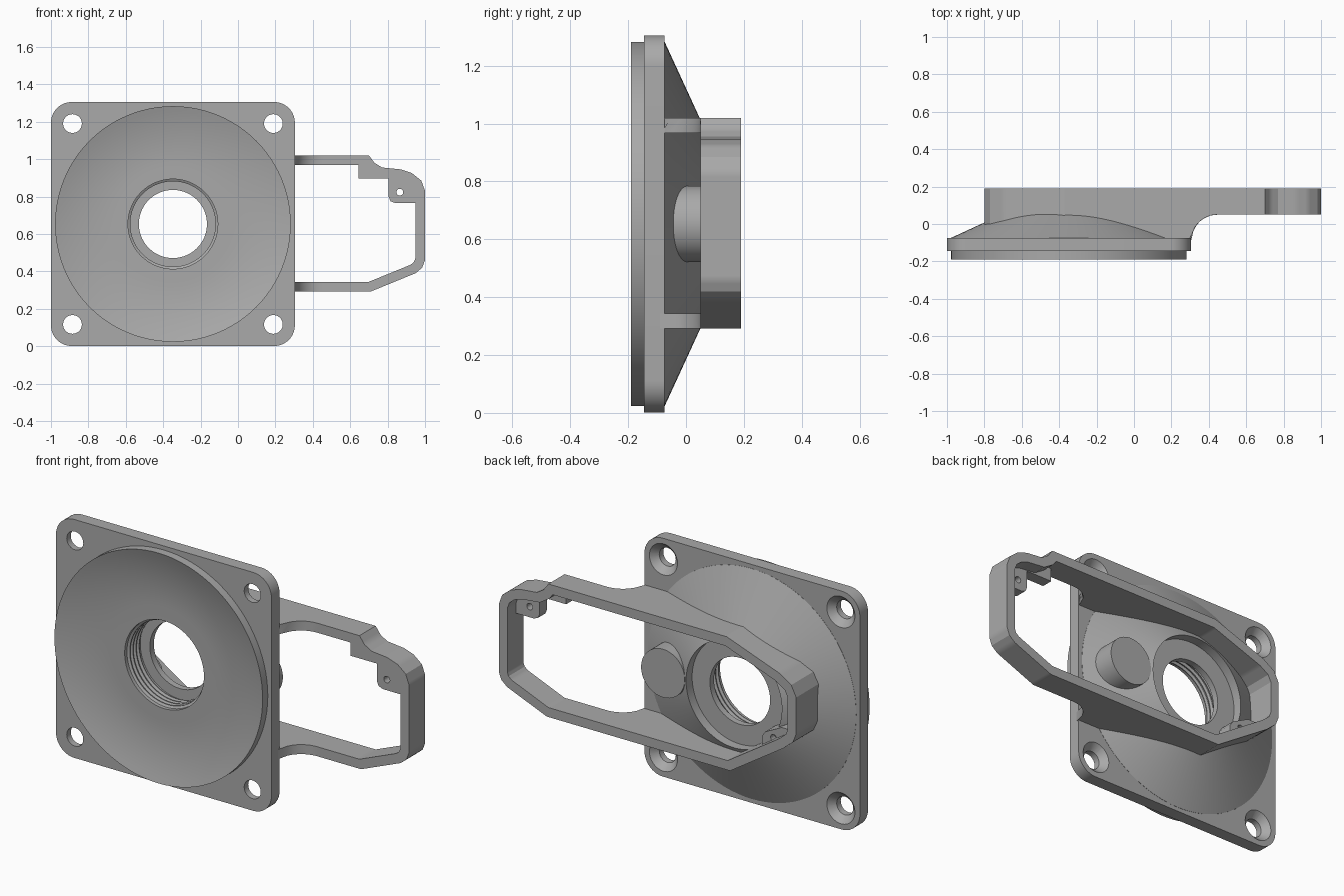
import bpy, bmesh, math
from mathutils import Vector

if "Cube" in bpy.data.objects:
    bpy.data.objects.remove(bpy.data.objects["Cube"], do_unlink=True)

CX, CZ = -0.348, 0.653          # axis of the round parts
HALF = 0.652                    # half width of the flange
TOP = 0.19                      # rear face of the frame

grey = bpy.data.materials.new("plain grey")
grey.use_nodes = True
COLOUR = (0.4, 0.4, 0.4, 1)
grey.diffuse_color = COLOUR
grey.node_tree.nodes["Principled BSDF"].inputs["Base Color"].default_value = COLOUR


def finish(name, bm):
    bmesh.ops.remove_doubles(bm, verts=bm.verts, dist=1e-5)
    bmesh.ops.recalc_face_normals(bm, faces=bm.faces)
    mesh = bpy.data.meshes.new(name)
    bm.to_mesh(mesh)
    bm.free()
    mesh.materials.append(grey)
    ob = bpy.data.objects.new(name, mesh)
    bpy.context.collection.objects.link(ob)
    return ob


def smooth(ob):
    bpy.ops.object.select_all(action='DESELECT')
    ob.select_set(True)
    bpy.context.view_layer.objects.active = ob
    bpy.ops.object.shade_smooth_by_angle(angle=math.radians(25))


def bridge(bm, a, b):
    n = len(a)
    for i in range(n):
        bm.faces.new((a[i], a[(i + 1) % n], b[(i + 1) % n], b[i]))


def prism(name, pts, y0, y1):
    """Extrude an x-z outline along y."""
    bm = bmesh.new()
    a = [bm.verts.new((x, y0, z)) for x, z in pts]
    b = [bm.verts.new((x, y1, z)) for x, z in pts]
    bridge(bm, a, b)
    bm.faces.new(a)
    bm.faces.new(b)
    return finish(name, bm)


def lathe(name, x, z, profile, segs=96):
    """Spin a closed (radius, y) profile about a y-axis."""
    bm = bmesh.new()
    rings = []
    for i in range(segs):
        t = 2 * math.pi * i / segs
        rings.append([bm.verts.new((x + r * math.cos(t), y, z + r * math.sin(t)))
                      for r, y in profile])
    for i in range(segs):
        bridge(bm, rings[i], rings[(i + 1) % segs])
    bmesh.ops.dissolve_degenerate(bm, dist=1e-6, edges=bm.edges)
    return finish(name, bm)


def rod(name, x, z, r, y0, y1, segs=48):
    turn = [2 * math.pi * i / segs for i in range(segs)]
    return prism(name, [(x + r * math.cos(t), z + r * math.sin(t)) for t in turn], y0, y1)


def cut(ob, cutter):
    mod = ob.modifiers.new("cut", 'BOOLEAN')
    mod.operation = 'DIFFERENCE'
    mod.solver = 'EXACT'
    mod.object = cutter
    bpy.context.view_layer.objects.active = ob
    bpy.ops.object.modifier_apply(modifier=mod.name)
    bpy.data.objects.remove(cutter, do_unlink=True)


# Square flange with rounded corners, countersunk bolt holes and an opening
R = 0.11
outline = []
for k, (sx, sz) in enumerate([(1, 1), (-1, 1), (-1, -1), (1, -1)]):
    for j in range(11):
        t = math.pi / 2 * (k + j / 10)
        outline.append((CX + sx * (HALF - R) + R * math.cos(t),
                        CZ + sz * (HALF - R) + R * math.sin(t)))
flange = prism("flange", outline, -0.145, -0.075)
cut(flange, rod("opening", CX, CZ, 0.615, -0.3, 0.1, 96))
for sx in (-1, 1):
    for sz in (-1, 1):
        x, z = CX + sx * 0.537, CZ + sz * 0.537
        cut(flange, rod("bolt_hole", x, z, 0.05, -0.3, 0.1))
        bm = bmesh.new()
        rings = [[bm.verts.new((x + r * math.cos(math.tau * i / 48), y,
                                z + r * math.sin(math.tau * i / 48))) for i in range(48)]
                 for r, y in ((0.045, -0.115), (0.088, -0.072))]
        bridge(bm, *rings)
        for ring in rings:
            bm.faces.new(ring)
        cut(flange, finish("countersink", bm))
smooth(flange)


# Dished front, conical back, threaded bore and rear recess in one turning
def cone_y(r):
    return 0.048 - (r - 0.365) * 0.46


profile = [(0.24, -0.14), (0.31, -0.14)]
for i in range(1, 13):
    u = i / 12
    profile.append((0.31 + 0.32 * u, -0.14 - 0.05 * u ** 2))
profile += [(0.63, cone_y(0.63)), (0.29, cone_y(0.29)), (0.29, 0.03), (0.182, 0.03),
            (0.182, -0.005), (0.24, -0.005)]
for i in range(4):
    y = -0.02 - 0.027 * i
    profile += [(0.24, y), (0.228, y - 0.007), (0.228, y - 0.012), (0.24, y - 0.019)]
smooth(lathe("dished_body", CX, CZ, profile))

# Round plug standing out of the cone
smooth(rod("round_plug", 0.085, CZ, 0.132, -0.09, 0.078, 64))

# Frame wall: closed outline, constant thickness, lower edge follows the body
path = [(-0.38, 1.02), (0.70, 1.02), (0.73, 0.98), (0.77, 0.955), (0.82, 0.95),
        (0.87, 0.945), (0.93, 0.925), (0.98, 0.885), (1, 0.83), (1, 0.46),
        (0.985, 0.42), (0.95, 0.39), (0.71, 0.292), (-0.40, 0.292), (-0.72, 0.50),
        (-0.78, 0.55), (-0.8, 0.60), (-0.8, 0.80), (-0.77, 0.86), (-0.70, 0.905)]
path = [Vector(p) for p in path]


def inset(pts, d):
    out = []
    for i, p in enumerate(pts):
        e1 = (p - pts[i - 1]).normalized()
        e2 = (pts[(i + 1) % len(pts)] - p).normalized()
        n1, n2 = Vector((e1.y, -e1.x)), Vector((e2.y, -e2.x))
        out.append(p + (n1 + n2) * d / (1 + n1.dot(n2)))
    return out


def low_edge(p):
    if p.x > 0.445:
        return 0.05
    if p.x > 0.304:
        return -0.09 + math.sqrt(max(0, 0.14 ** 2 - (p.x - 0.445) ** 2))
    r = math.hypot(p.x - CX, p.y - CZ)
    return max(-0.085, min(0.04, cone_y(r) - 0.01))


inner = inset(path, 0.052)
bm = bmesh.new()
loops = [[], [], [], []]
for i in range(len(path)):
    j = (i + 1) % len(path)
    steps = max(1, round((path[j] - path[i]).length / 0.015))
    for s in range(steps):
        o = path[i].lerp(path[j], s / steps)
        n = inner[i].lerp(inner[j], s / steps)
        for loop, p, y in ((0, o, low_edge(o)), (1, o, TOP), (2, n, TOP), (3, n, low_edge(n))):
            loops[loop].append(bm.verts.new((p.x, y, p.y)))
for k in range(4):
    bridge(bm, loops[k], loops[(k + 1) % 4])
smooth(finish("frame_wall", bm))

# Screw lugs inside the two ends of the frame
lug = prism("left_screw_lug", [(0.645, 0.98), (0.645, 0.895), (0.805, 0.895), (0.805, 0.80),
                               (0.815, 0.775), (0.84, 0.765), (0.96, 0.765), (0.96, 0.88),
                               (0.88, 0.93), (0.76, 0.94), (0.70, 0.98)], 0.051, 0.115)
cut(lug, rod("screw_hole", 0.865, 0.823, 0.018, -0.1, 0.3, 24))
lug = prism("right_screw_lug", [(-0.765, 0.57), (-0.66, 0.57), (-0.56, 0.52), (-0.54, 0.49),
                                (-0.54, 0.41), (-0.70, 0.51)], 0.025, 0.115)
cut(lug, rod("screw_hole", -0.61, 0.50, 0.018, 0.06, 0.3, 24))
